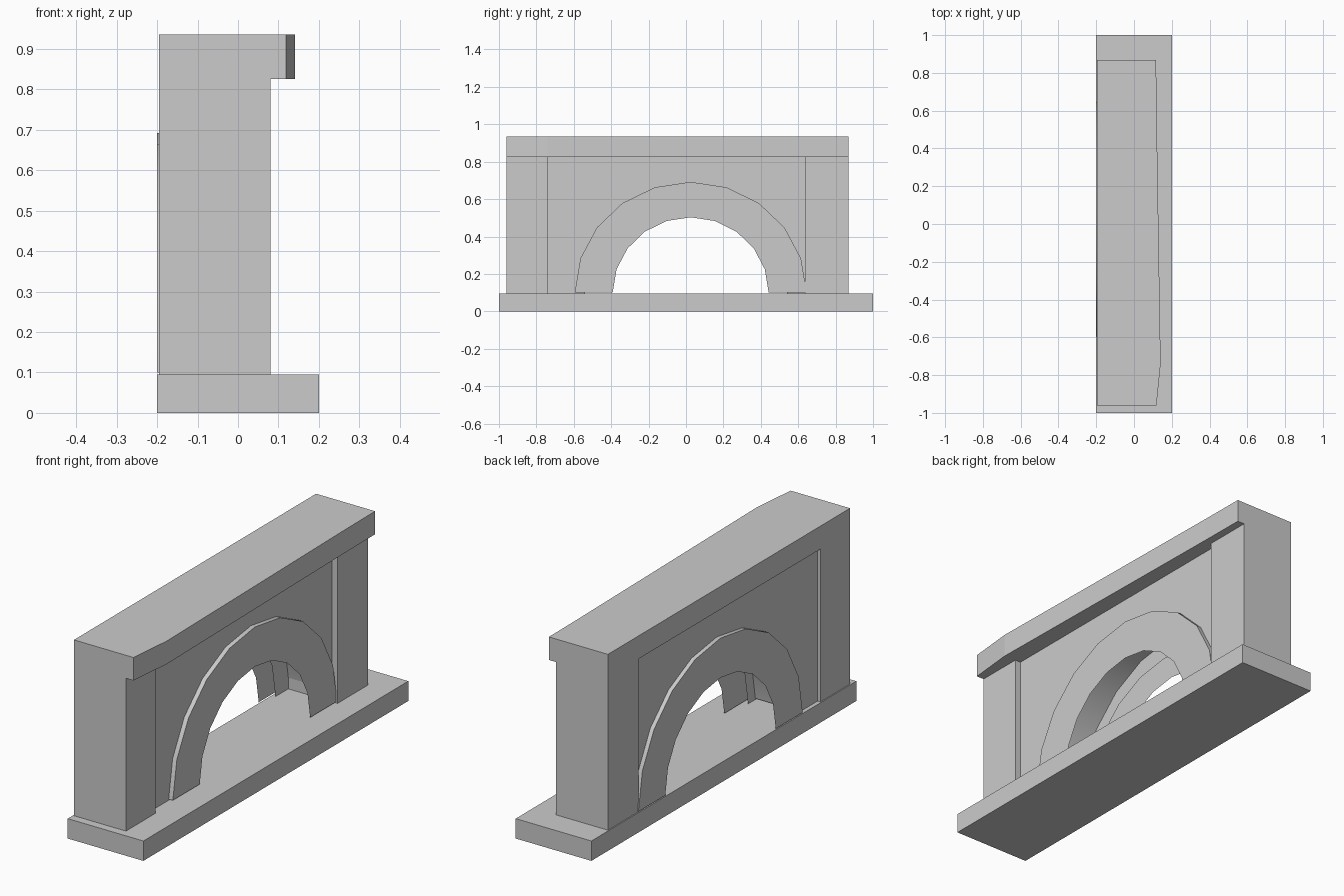
import bpy
from math import sin, cos, pi, radians

if "Cube" in bpy.data.objects:
    bpy.data.objects.remove(bpy.data.objects["Cube"])

BASE_TOP, CORNICE_Z, TOP = 0.095, 0.825, 0.935
LEFT, RIGHT = -0.737, 0.637          # inner faces of the two piers
ARCH_Y, SEGMENTS = 0.025, 10


def make(name, verts, faces):
    mesh = bpy.data.meshes.new(name)
    mesh.from_pydata(verts, [], faces)
    mesh.update()
    obj = bpy.data.objects.new(name, mesh)
    bpy.context.collection.objects.link(obj)
    return obj


def prism(name, outline, z0, z1):
    """Extrude a counter-clockwise xy outline between two heights."""
    n = len(outline)
    verts = [(x, y, z) for z in (z0, z1) for x, y in outline]
    faces = [tuple(reversed(range(n))), tuple(range(n, 2 * n))]
    faces += [(i, (i + 1) % n, n + (i + 1) % n, n + i) for i in range(n)]
    return make(name, verts, faces)


def box(name, x0, x1, y0, y1, z0, z1):
    return prism(name, [(x0, y0), (x1, y0), (x1, y1), (x0, y1)], z0, z1)


def half_arc(cy, ry, rz, z0):
    """Half ellipse in the yz plane, from +y over the top to -y."""
    return [(cy + ry * cos(pi * i / SEGMENTS), z0 + rz * sin(pi * i / SEGMENTS))
            for i in range(SEGMENTS + 1)]


# Plinth and end piers
box("plinth", -0.2, 0.2, -1, 1, 0, BASE_TOP)
box("left_pier", -0.195, 0.08, -0.96, LEFT, BASE_TOP, CORNICE_Z)
box("right_pier", -0.195, 0.08, RIGHT, 0.868, BASE_TOP, CORNICE_Z)

# Cornice with a slightly skewed front edge
prism("cornice", [(-0.195, -0.96), (0.119, -0.96), (0.141, -0.74),
                  (0.119, RIGHT), (0.117, 0.868), (-0.195, 0.868)],
      CORNICE_Z, TOP)

# Thin wall panels with an arched hole, leaving a hollow between them
hole = half_arc(0.0, 0.54, 0.51, BASE_TOP)
outline = [(RIGHT, BASE_TOP), (RIGHT, CORNICE_Z),
           (LEFT, CORNICE_Z), (LEFT, BASE_TOP)] + hole[::-1]
for name, x in (("front_panel", 0.05), ("back_panel", -0.18)):
    face = list(range(len(outline)))
    make(name, [(x, y, z) for y, z in outline], [face if x > 0 else face[::-1]])

# Arch: front and back rings joined by the outer curved shell
inner = half_arc(ARCH_Y, 0.417, 0.403, 0.1)
outer = half_arc(ARCH_Y, 0.62, 0.592, 0.1)
verts = []
for (iy, iz), (oy, oz) in zip(inner, outer):
    verts += [(0.072, iy, iz), (0.072, oy, oz), (-0.2, oy, oz), (-0.2, iy, iz)]
faces = [(4 * i + k, 4 * i + k + 1, 4 * i + k + 5, 4 * i + k + 4)
         for i in range(SEGMENTS) for k in range(3)]
arch = make("arch_surround", verts, faces)
bpy.context.view_layer.objects.active = arch
arch.select_set(True)
bpy.ops.object.shade_smooth_by_angle(angle=radians(30))
